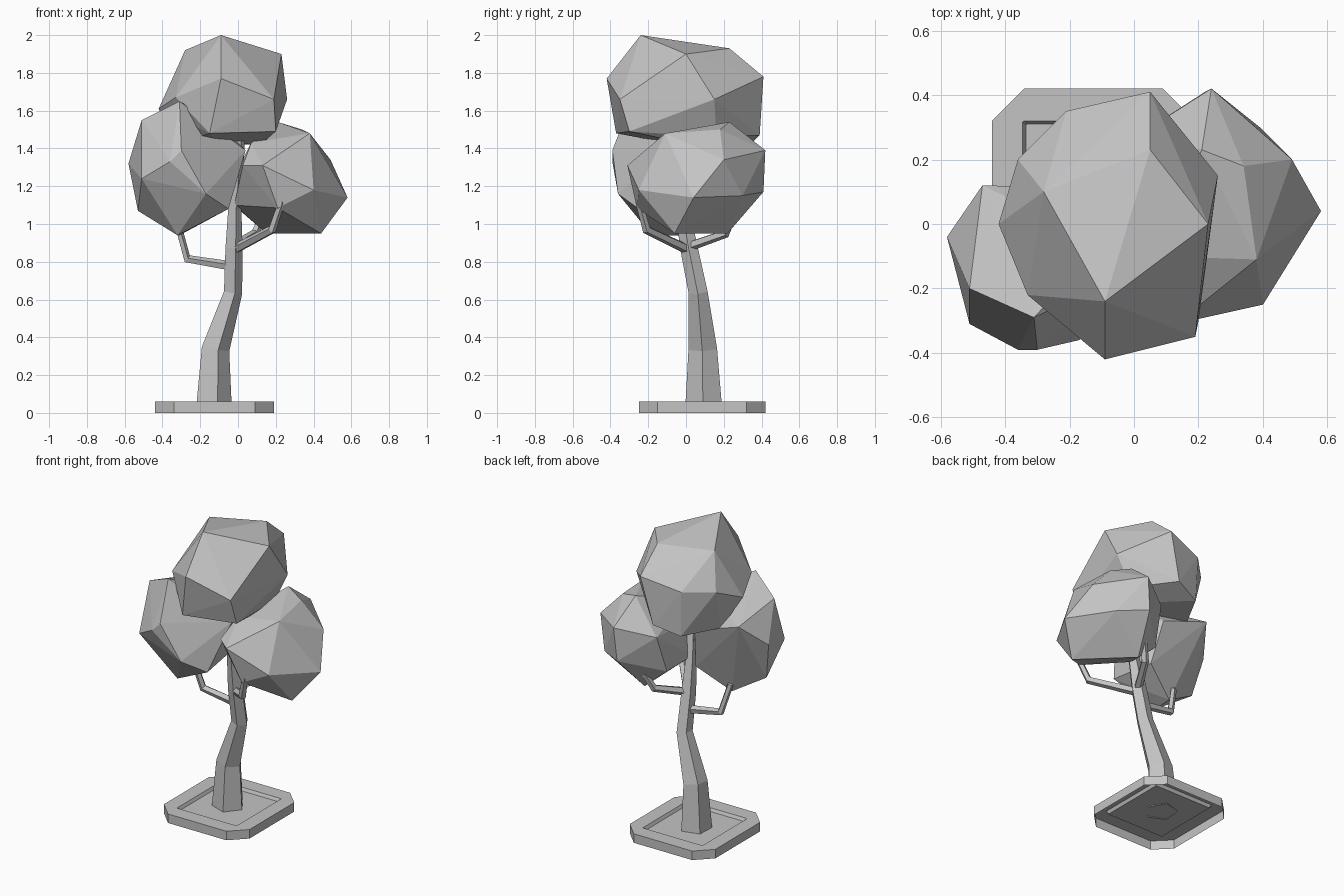
import bpy
import bmesh
from math import cos, sin, pi, radians
from mathutils import Vector

old = bpy.data.objects.get("Cube")
if old:
    bpy.data.objects.remove(old, do_unlink=True)

# Single matt grey used on every part
GREY = (0.55, 0.55, 0.55, 1.0)
grey = bpy.data.materials.new("plain grey")
grey.use_nodes = True
grey.diffuse_color = GREY
bsdf = next(n for n in grey.node_tree.nodes if n.type == 'BSDF_PRINCIPLED')
bsdf.inputs["Base Color"].default_value = GREY


def finish(name, bm):
    """Turn a bmesh into a flat-shaded object in the scene."""
    mesh = bpy.data.meshes.new(name)
    bm.to_mesh(mesh)
    bm.free()
    mesh.materials.append(grey)
    obj = bpy.data.objects.new(name, mesh)
    bpy.context.collection.objects.link(obj)
    return obj


def loft(name, rings):
    """Join equal-sized rings of points with quads and close the last one."""
    bm = bmesh.new()
    loops = [[bm.verts.new(p) for p in ring] for ring in rings]
    count = len(loops[0])
    for low, high in zip(loops, loops[1:]):
        for i in range(count):
            j = (i + 1) % count
            bm.faces.new((low[i], low[j], high[j], high[i]))
    bm.faces.new(loops[-1])
    return finish(name, bm)


def tube(name, path, radii, sides, start=0.0):
    """Faceted limb that follows a path."""
    points = [Vector(p) for p in path]
    rings = []
    for k, (centre, r) in enumerate(zip(points, radii)):
        before = points[max(k - 1, 0)]
        after = points[min(k + 1, len(points) - 1)]
        turn = Vector((0, 0, 1)).rotation_difference(after - before)
        angles = [radians(start) + 2 * pi * i / sides for i in range(sides)]
        rings.append([centre + turn @ Vector((r * cos(a), r * sin(a), 0)) for a in angles])
    return loft(name, rings)


def clump(name, corners):
    """Faceted leaf mass wrapped around a few corner points."""
    bm = bmesh.new()
    for corner in corners:
        bm.verts.new(corner)
    bmesh.ops.convex_hull(bm, input=bm.verts)
    loose = [v for v in bm.verts if not v.link_faces]
    bmesh.ops.delete(bm, geom=loose, context='VERTS')
    bmesh.ops.recalc_face_normals(bm, faces=bm.faces)
    return finish(name, bm)


def chamfered(half_x, half_y, cut, z, centre=(-0.125, 0.085)):
    """Rectangle with cut corners, counter-clockwise."""
    ring = []
    for sx, sy in ((1, 1), (-1, 1), (-1, -1), (1, -1)):
        pair = [(half_x, half_y - cut), (half_x - cut, half_y)]
        if sx != sy:
            pair.reverse()
        ring += [(centre[0] + sx * x, centre[1] + sy * y, z) for x, y in pair]
    return ring


# Planter base: hollow underneath, with a shallow recess on top
loft("planter_base", [
    chamfered(0.315, 0.335, 0.1, 0.0),
    chamfered(0.315, 0.335, 0.1, 0.06),
    chamfered(0.22, 0.235, 0.004, 0.06),
    chamfered(0.21, 0.225, 0.004, 0.04),
])

# Five-sided bent trunk
tube("trunk",
     [(-0.135, 0.095, 0.035), (-0.125, 0.09, 0.34), (-0.03, 0.065, 0.64),
      (-0.025, 0.015, 0.88), (-0.02, -0.02, 1.08), (0.01, -0.09, 1.45)],
     [0.102, 0.08, 0.053, 0.049, 0.038, 0.027], 5, start=-3)

# Bent branches
branches = {
    "right_branch": [(-0.03, 0.03, 0.775), (-0.27, 0.02, 0.815), (-0.32, -0.01, 1.0)],
    "front_left_branch": [(-0.01, 0.0, 0.87), (0.18, -0.21, 0.97), (0.23, -0.25, 1.12)],
    "back_left_branch": [(-0.02, 0.01, 0.88), (0.09, 0.21, 0.95), (0.14, 0.26, 1.07)],
}
for branch_name, path in branches.items():
    tube(branch_name, path, [0.027, 0.024, 0.019], 5)

# Top leaf clump
clump("top_leaves", [
    (-0.09, -0.24, 2.0), (-0.28, 0.1, 1.92), (0.05, 0.23, 1.93), (0.23, 0.0, 1.9),
    (-0.09, -0.42, 1.77), (0.19, -0.35, 1.66), (0.26, 0.15, 1.66), (0.05, 0.41, 1.78),
    (-0.21, 0.35, 1.72), (-0.36, 0.2, 1.7), (-0.42, 0.0, 1.61), (-0.33, -0.22, 1.67),
    (-0.15, -0.37, 1.48), (0.2, -0.3, 1.49), (0.16, 0.16, 1.46), (-0.03, 0.39, 1.47),
    (-0.2, 0.34, 1.42), (-0.33, 0.1, 1.42), (-0.1, -0.1, 1.43), (0.12, 0.03, 1.42),
])

# Right leaf clump
clump("right_leaves", [
    (-0.31, -0.29, 1.65), (-0.51, -0.2, 1.55), (-0.58, -0.04, 1.32), (-0.51, -0.31, 1.24),
    (-0.53, -0.09, 1.07), (-0.47, 0.12, 1.47), (-0.3, -0.39, 1.39), (-0.36, -0.39, 1.33),
    (-0.17, -0.36, 1.16), (-0.32, -0.18, 0.94), (-0.31, -0.04, 0.94), (-0.05, -0.25, 1.08),
    (0.04, -0.12, 1.39), (-0.1, -0.06, 1.53), (-0.14, 0.11, 1.36), (-0.1, 0.04, 1.08),
])

# Left leaf clump
clump("left_leaves", [
    (0.21, 0.23, 1.54), (0.34, 0.18, 1.5), (0.38, -0.11, 1.48), (0.49, 0.2, 1.34),
    (0.58, 0.04, 1.14), (0.4, -0.25, 1.18), (0.24, 0.42, 1.39), (0.39, 0.3, 1.15),
    (0.22, 0.41, 1.17), (0.44, -0.06, 0.95), (0.15, 0.22, 0.95), (0.21, -0.26, 1.085),
    (0.13, -0.31, 1.31), (-0.02, -0.05, 1.1), (0.025, -0.22, 1.31), (0.07, -0.1, 1.43),
    (0.02, 0.28, 1.33), (0.0, 0.2, 1.08),
])
